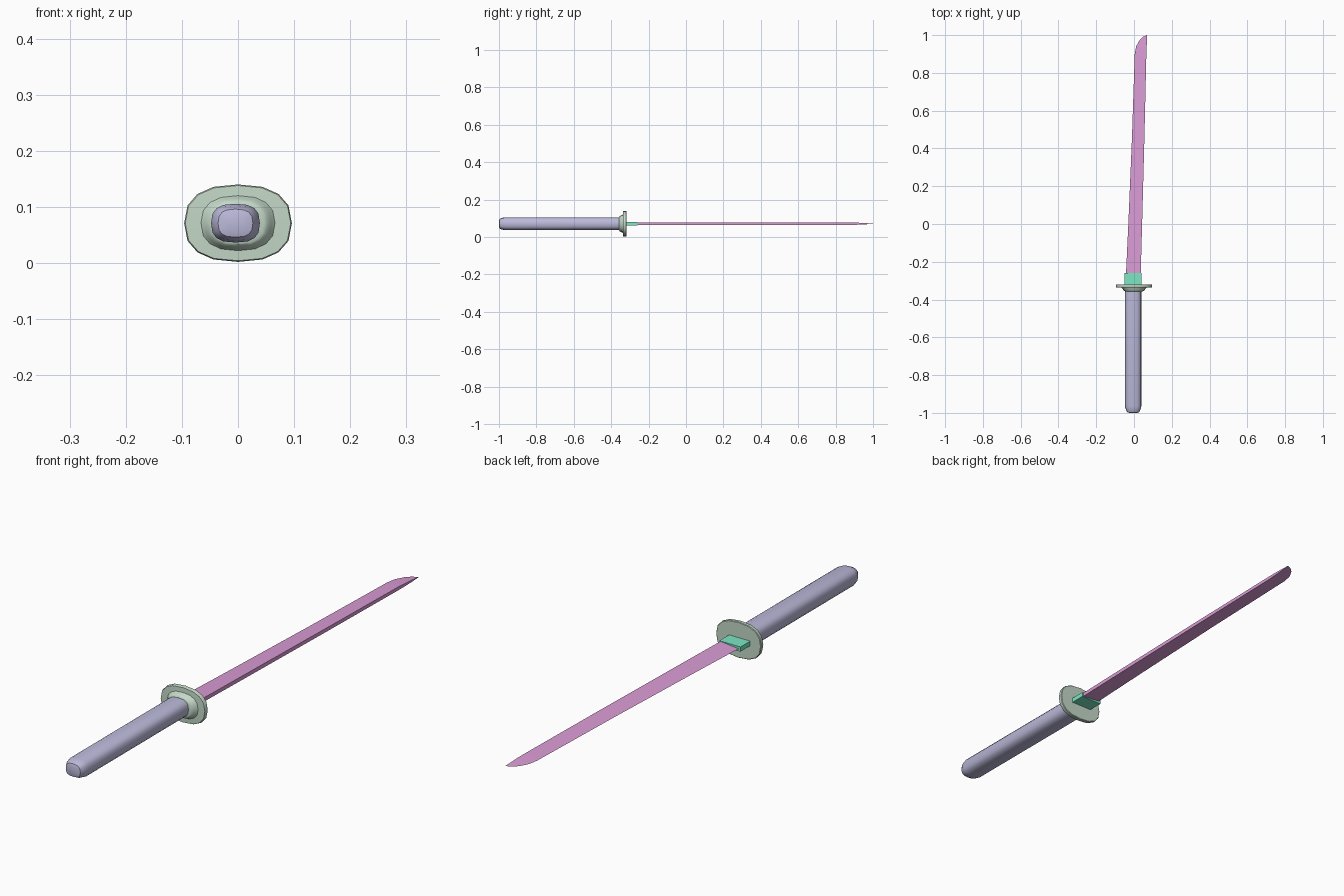
import bpy, bmesh, math

if "Cube" in bpy.data.objects:
    bpy.data.objects.remove(bpy.data.objects["Cube"])

ZC = 0.071  # height of the sword's long axis


def paint(obj, rgb):
    mat = bpy.data.materials.new(obj.name + "_colour")
    mat.diffuse_color = (*rgb, 1)
    mat.use_nodes = True
    mat.node_tree.nodes["Principled BSDF"].inputs["Base Color"].default_value = mat.diffuse_color
    obj.data.materials.append(mat)


def finish(bm, name, rgb, smooth=None):
    bmesh.ops.recalc_face_normals(bm, faces=bm.faces)
    mesh = bpy.data.meshes.new(name)
    bm.to_mesh(mesh)
    bm.free()
    obj = bpy.data.objects.new(name, mesh)
    bpy.context.collection.objects.link(obj)
    paint(obj, rgb)
    if smooth:
        bpy.ops.object.select_all(action='DESELECT')
        obj.select_set(True)
        bpy.context.view_layer.objects.active = obj
        bpy.ops.object.shade_smooth_by_angle(angle=math.radians(smooth))
    return obj


def bridge(bm, rings):
    n = len(rings[0])
    for a, b in zip(rings, rings[1:]):
        for i in range(n):
            j = (i + 1) % n
            bm.faces.new((a[i], a[j], b[j], b[i]))
    bm.faces.new(rings[0])
    bm.faces.new(rings[-1])


def oval_loft(name, sections, power, cx, rgb, sides=16):
    """Loft squarish ovals along y; each section is (y, half width, half height)."""
    bm = bmesh.new()
    rings = []
    for y, w, h in sections:
        ring = []
        for i in range(sides):
            c, s = math.cos(math.tau * i / sides), math.sin(math.tau * i / sides)
            x = math.copysign(abs(c) ** (2 / power), c) * w
            z = math.copysign(abs(s) ** (2 / power), s) * h
            ring.append(bm.verts.new((cx + x, y, ZC + z)))
        rings.append(ring)
    bridge(bm, rings)
    return finish(bm, name, rgb, 35)


# Handle with rounded pommel
oval_loft("handle", [(-1.0, 0.020, 0.016), (-0.997, 0.031, 0.025), (-0.985, 0.038, 0.031),
                     (-0.965, 0.0435, 0.0345), (-0.335, 0.0435, 0.0345)],
          2.7, -0.0045, (0.50, 0.49, 0.70))

# Guard: thin plate with a raised hub towards the handle
oval_loft("guard", [(-0.357, 0.046, 0.037), (-0.354, 0.053, 0.041), (-0.345, 0.059, 0.045),
                    (-0.337, 0.066, 0.049), (-0.336, 0.094, 0.067), (-0.331, 0.096, 0.069),
                    (-0.321, 0.096, 0.069), (-0.319, 0.094, 0.067)],
          2.45, 0, (0.55, 0.69, 0.58))

# Collar at the blade root
bm = bmesh.new()
bmesh.ops.create_cube(bm, size=1)
for v in bm.verts:
    v.co = (-0.005 + v.co.x * 0.09, -0.293 + v.co.y * 0.066, ZC + v.co.z * 0.018)
finish(bm, "blade_collar", (0.20, 0.80, 0.55))

# Blade: wedge with the spine on +x; stations are (y edge, x edge, y spine, x spine, half thickness)
stations = [(-0.32, -0.045, -0.32, 0.034, 0.0075), (0.0, -0.030, 0.0, 0.043, 0.0075),
            (0.45, -0.011, 0.45, 0.055, 0.0072), (0.90, 0.004, 0.88, 0.065, 0.0065),
            (0.94, 0.011, 0.93, 0.067, 0.005), (0.974, 0.030, 0.965, 0.068, 0.003),
            (0.991, 0.048, 0.985, 0.0685, 0.0015), (1.0, 0.068, 0.999, 0.069, 0.0005)]
bm = bmesh.new()
rings = [[bm.verts.new(p) for p in ((xe, ye, ZC), (xs, ys, ZC + t), (xs, ys, ZC - t))]
         for ye, xe, ys, xs, t in stations]
bridge(bm, rings)
finish(bm, "blade", (0.70, 0.33, 0.66))
